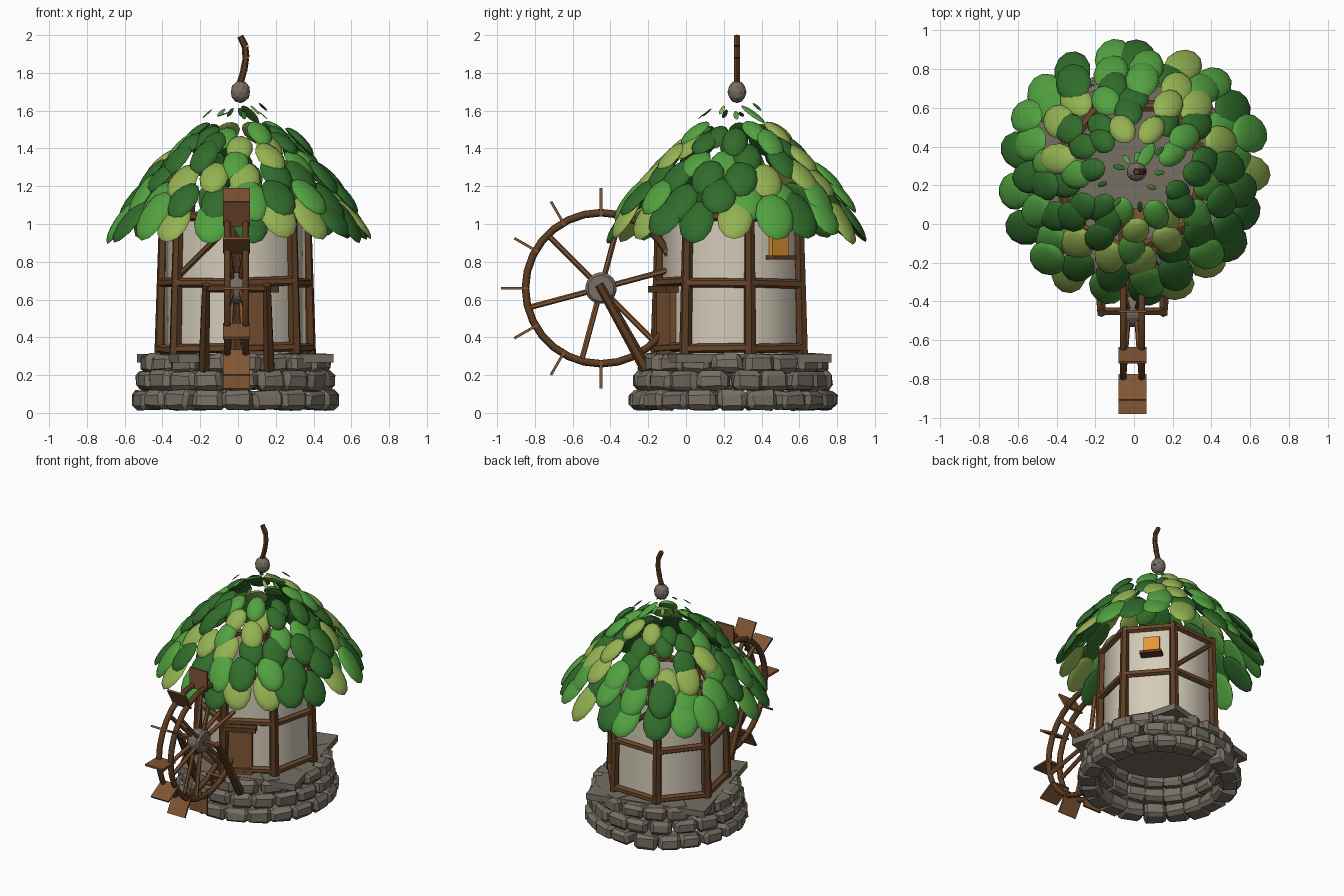
import bpy, bmesh, math, random
from mathutils import Matrix, Vector

random.seed(7)
if "Cube" in bpy.data.objects:
    bpy.data.objects.remove(bpy.data.objects["Cube"], do_unlink=True)


def material(name, *rgb):
    m = bpy.data.materials.new(name)
    m.use_nodes = True
    m.diffuse_color = (*rgb, 1)
    m.node_tree.nodes["Principled BSDF"].inputs["Base Color"].default_value = (*rgb, 1)
    return m


STONE = material("stone grey", 0.18, 0.156, 0.125)
DARK_WOOD = material("dark wood", 0.105, 0.045, 0.016)
RAIL_WOOD = material("rail wood", 0.145, 0.062, 0.023)
WOOD = material("warm wood", 0.22, 0.09, 0.034)
PLASTER = material("cream plaster", 0.66, 0.6, 0.485)
GLOW = material("amber glass", 0.78, 0.3, 0.035)
GREENS = [material("deep green leaf", 0.03, 0.15, 0.024),
          material("fresh green leaf", 0.085, 0.36, 0.052),
          material("yellow green leaf", 0.3, 0.45, 0.085)]

HUT = Vector((-0.015, 0.25, 0))
ROOF = Vector((0, 0.265, 0))
HUB = Vector((-0.008, -0.45, 0.66))
SIDES = 7
STEP = math.tau / SIDES
CORNERS = [math.radians(270) + STEP * i for i in range(SIDES)]


def finish(name, bm, mats, smooth=None):
    mesh = bpy.data.meshes.new(name)
    bmesh.ops.recalc_face_normals(bm, faces=bm.faces)
    bm.to_mesh(mesh)
    bm.free()
    for m in mats:
        mesh.materials.append(m)
    ob = bpy.data.objects.new(name, mesh)
    bpy.context.collection.objects.link(ob)
    if smooth:
        bpy.ops.object.select_all(action="DESELECT")
        ob.select_set(True)
        bpy.context.view_layer.objects.active = ob
        bpy.ops.object.shade_smooth_by_angle(angle=math.radians(smooth))
    return ob


def polar(angle, r, z, centre=HUT):
    return centre + Vector((math.cos(angle) * r, math.sin(angle) * r, z))


def beam(bm, a, b, r, r2=None, segments=6):
    a, b = Vector(a), Vector(b)
    turn = (b - a).to_track_quat("Z", "Y").to_matrix().to_4x4()
    bmesh.ops.create_cone(bm, cap_ends=True, segments=segments, radius1=r,
                          radius2=r2 or r, depth=(b - a).length,
                          matrix=Matrix.Translation((a + b) / 2) @ turn)


def box(bm, frame, at, size):
    bmesh.ops.create_cube(
        bm, size=1, matrix=frame @ Matrix.Translation(at) @ Matrix.Diagonal((*size, 1)))


def facing(angle, centre=HUT):
    # local x points outward, local y runs along the wall
    return Matrix.Translation(centre) @ Matrix.Rotation(angle, 4, "Z")


# Stone foundation: three rings of rough blocks (radius, height, count, depth)
RINGS = [(0.477, 0.068, 20, 0.14), (0.45, 0.17, 19, 0.15), (0.42, 0.261, 18, 0.165)]
for row, (radius, z, count, depth) in enumerate(RINGS):
    bm = bmesh.new()
    for i in range(count):
        part = bmesh.new()
        arc = math.tau / count
        angle = arc * (i + row * 0.4) + random.uniform(-0.03, 0.03)
        size = (depth, radius * arc * random.uniform(1.0, 1.14), random.uniform(0.095, 0.108))
        box(part, Matrix(), (0, 0, 0), size)
        bmesh.ops.bevel(part, geom=part.edges[:], offset=0.024, segments=1, affect="EDGES")
        for v in part.verts:
            v.co += Vector(random.uniform(-0.006, 0.006) for _ in range(3))
        part.transform(facing(angle) @ Matrix.Translation((radius, 0, z)))
        scratch = bpy.data.meshes.new("scratch")
        part.to_mesh(scratch)
        part.free()
        bm.from_mesh(scratch)
        bpy.data.meshes.remove(scratch)
    finish(f"stone_ring_{row + 1}", bm, [STONE])

# Floor slab
bm = bmesh.new()
box(bm, facing(math.radians(15)), (0, 0, 0.29), (0.85, 0.85, 0.045))
finish("floor_slab", bm, [STONE])

# Seven-sided plaster wall
bm = bmesh.new()
low, high = ([bm.verts.new(polar(a, 0.385, z)) for a in CORNERS] for z in (0.3, 1.03))
for i in range(SIDES):
    j = (i + 1) % SIDES
    bm.faces.new((low[i], low[j], high[j], high[i]))
finish("plaster_wall", bm, [PLASTER], smooth=60)

# Timber frame: posts, rails and braces
bm = bmesh.new()
for a in CORNERS:
    beam(bm, polar(a, 0.405, 0.3), polar(a, 0.385, 1.06), 0.034, 0.028)
finish("corner_posts", bm, [DARK_WOOD], smooth=30)
bm = bmesh.new()
for a in CORNERS:
    for z, r in ((0.34, 0.41), (0.69, 0.4), (1.04, 0.39)):
        beam(bm, polar(a, r, z), polar(a + STEP, r, z + random.uniform(-0.012, 0.012)), 0.025)
finish("wall_rails", bm, [RAIL_WOOD], smooth=30)
bm = bmesh.new()
for i in (3, 6):
    a, b = (CORNERS[i], CORNERS[i] + STEP)
    beam(bm, polar(a, 0.39, 0.72), polar(b, 0.385, 1.02), 0.016)
finish("wall_braces", bm, [RAIL_WOOD], smooth=30)

# Door with lintel, set toward the wheel side of its wall
door = facing(CORNERS[0] + STEP / 2)
bm = bmesh.new()
box(bm, door, (0.365, -0.055, 0.48), (0.04, 0.16, 0.34))
finish("door", bm, [WOOD])
bm = bmesh.new()
box(bm, door, (0.38, -0.055, 0.655), (0.08, 0.22, 0.035))
finish("door_lintel", bm, [DARK_WOOD])

# Window with sill
window = facing(CORNERS[2] + STEP / 2)
bm = bmesh.new()
box(bm, window, (0.36, 0.02, 0.892), (0.035, 0.11, 0.125))
finish("window_glass", bm, [GLOW])
bm = bmesh.new()
box(bm, window, (0.38, 0.02, 0.822), (0.075, 0.15, 0.02))
finish("window_sill", bm, [DARK_WOOD])

# Water wheel
for side, x in (("left", 0.048), ("right", -0.048)):
    bpy.ops.mesh.primitive_torus_add(major_segments=28, minor_segments=6, major_radius=0.4,
                                     minor_radius=0.02, location=HUB + Vector((x, 0, 0)),
                                     rotation=(0, math.pi / 2, 0))
    rim = bpy.context.object
    rim.name = f"wheel_rim_{side}"
    rim.data.materials.append(DARK_WOOD)
    bpy.ops.object.shade_smooth_by_angle(angle=math.radians(70))

bm = bmesh.new()
for k in range(6):
    a = math.radians(15 + 60 * k)
    for x in (-0.048, 0.048):
        out = Vector((x, math.cos(a) * 0.4, math.sin(a) * 0.4))
        beam(bm, HUB + Vector((x * 0.4, 0, 0)), HUB + out, 0.015)
finish("wheel_spokes", bm, [WOOD])

bm = bmesh.new()
for k in range(12):
    frame = Matrix.Translation(HUB) @ Matrix.Rotation(math.tau * k / 12, 4, "X")
    box(bm, frame, (0, 0, 0.455), (0.145, 0.014, 0.15))
finish("wheel_paddles", bm, [WOOD])

bm = bmesh.new()
beam(bm, HUB - Vector((0.05, 0, 0)), HUB + Vector((0.05, 0, 0)), 0.087, segments=10)
bmesh.ops.bevel(bm, geom=bm.edges[:], offset=0.016, segments=1, affect="EDGES")
finish("wheel_hub", bm, [STONE])

bm = bmesh.new()
beam(bm, HUB - Vector((0.17, 0, 0)), HUB + Vector((0.17, 0, 0)), 0.022)
for x in (-0.16, 0.16):
    beam(bm, HUB + Vector((x, -0.01, 0.02)), HUB + Vector((x * 1.08, 0.24, -0.43)), 0.024, 0.032)
finish("axle_and_struts", bm, [DARK_WOOD], smooth=30)

# Leaf roof: overlapping rows of domed leaves (radius, height, slope, count, half length)
ROWS = [(0.615, 1.03, 53, 21, 0.148), (0.545, 1.135, 51, 19, 0.135), (0.465, 1.24, 48, 17, 0.125),
        (0.385, 1.33, 44, 14, 0.115), (0.305, 1.41, 40, 12, 0.105), (0.225, 1.47, 37, 9, 0.095)]


def leaf(bm, angle, r, z, slope, half, wide, thick):
    frame = (facing(angle, ROOF) @ Matrix.Translation((r, 0, z))
             @ Matrix.Rotation(math.radians(slope), 4, "Y")
             @ Matrix.Rotation(random.uniform(-0.2, 0.2), 4, "Z"))
    verts = bmesh.ops.create_uvsphere(bm, u_segments=12, v_segments=8, radius=1)["verts"]
    for v in verts:
        # full dome outside, shallow underside
        rise = thick if v.co.z > 0 else thick * 0.3
        v.co = frame @ Vector((v.co.x * half, v.co.y * wide, v.co.z * rise))
    tone = random.choices(range(3), (6, 4, 2))[0]
    for f in {f for v in verts for f in v.link_faces}:
        f.material_index = tone


for n, (r, z, slope, count, half) in enumerate(ROWS):
    bm = bmesh.new()
    for i in range(count):
        angle = math.tau * (i + 0.5 * (n % 2) + random.uniform(-0.2, 0.2)) / count
        leaf(bm, angle, r + random.uniform(-0.02, 0.02), z + random.uniform(-0.025, 0.025),
             slope + random.uniform(-6, 6), half * random.uniform(0.88, 1.06),
             half * random.uniform(0.63, 0.72), 0.036)
    finish(f"leaf_row_{n + 1}", bm, GREENS, smooth=50)

# Small loose leaves at the crown, and one larger leaf
bm = bmesh.new()
for i in range(9):
    leaf(bm, math.tau * i / 9, random.uniform(0.08, 0.18), random.uniform(1.57, 1.62),
         random.uniform(15, 45), 0.035, 0.014, 0.004)
leaf(bm, 0.95, 0.11, 1.58, 33, 0.085, 0.035, 0.012)
finish("crown_leaves", bm, GREENS, smooth=75)

# Finial stone and bent twig
bm = bmesh.new()
bmesh.ops.create_icosphere(bm, subdivisions=2, radius=1, matrix=Matrix.Translation((0.013, 0.27, 1.7))
                           @ Matrix.Diagonal((0.053, 0.05, 0.06, 1)))
finish("finial_stone", bm, [STONE])
bm = bmesh.new()
twig = [(0.01, 1.74), (0.03, 1.81), (0.042, 1.88), (0.038, 1.94), (0.012, 1.995)]
for (x1, z1), (x2, z2) in zip(twig, twig[1:]):
    beam(bm, (x1, 0.27, z1), (x2, 0.27, z2), 0.019, 0.017)
finish("finial_twig", bm, [DARK_WOOD], smooth=40)
